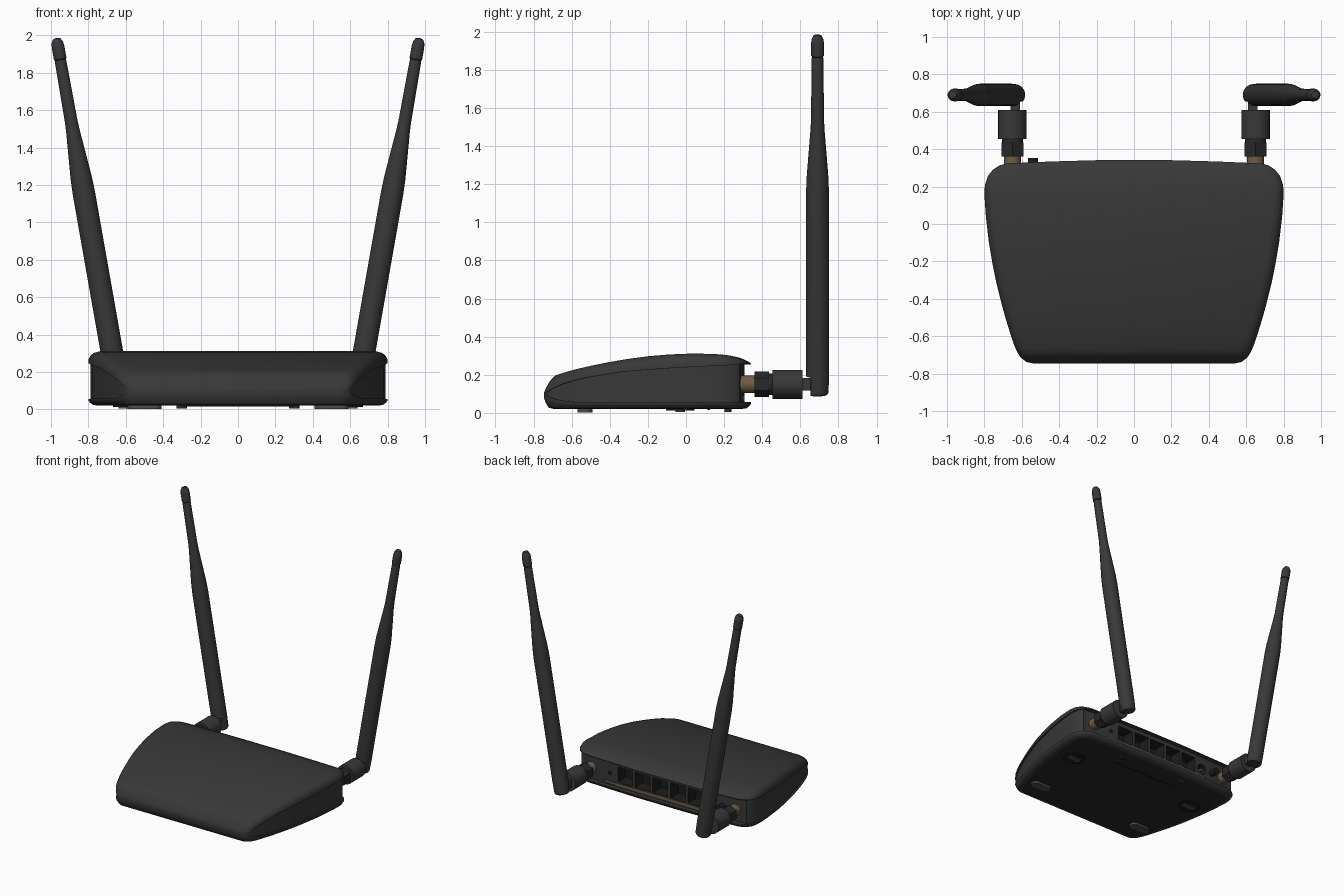
import bpy, bmesh, math
from mathutils import Matrix, Vector

old = bpy.data.objects.get("Cube")
if old:
    bpy.data.objects.remove(old, do_unlink=True)


def material(name, r, g, b):
    m = bpy.data.materials.new(name)
    m.use_nodes = True
    m.diffuse_color = (r, g, b, 1)
    bsdf = next(n for n in m.node_tree.nodes if n.type == 'BSDF_PRINCIPLED')
    bsdf.inputs["Base Color"].default_value = (r, g, b, 1)
    return m


PLASTIC = material("dark_grey_plastic", .04, .04, .04)
BASE = material("near_black_base", .022, .022, .022)
BLACK = material("port_black", .012, .012, .012)
RUBBER = material("foot_grey", .075, .075, .075)
BRASS = material("aged_brass", .16, .11, .06)


def finish(name, bm, mats, smooth=True):
    bmesh.ops.recalc_face_normals(bm, faces=bm.faces)
    mesh = bpy.data.meshes.new(name)
    bm.to_mesh(mesh)
    bm.free()
    for m in mats:
        mesh.materials.append(m)
    ob = bpy.data.objects.new(name, mesh)
    bpy.context.collection.objects.link(ob)
    if smooth:
        shade(ob)
    return ob


def shade(ob):
    bpy.ops.object.select_all(action='DESELECT')
    ob.select_set(True)
    bpy.context.view_layer.objects.active = ob
    bpy.ops.object.shade_smooth_by_angle(angle=math.radians(32))


def box(name, center, size, mat):
    bm = bmesh.new()
    bmesh.ops.create_cube(bm, size=1, matrix=Matrix.Translation(center) @ Matrix.Diagonal((*size, 1)))
    return finish(name, bm, [mat], False)


def rod(name, x, z, y0, y1, r, mat, sides=32):
    """Cylinder lying along y."""
    bm = bmesh.new()
    mtx = Matrix.Translation((x, (y0 + y1) / 2, z)) @ Matrix.Rotation(math.pi / 2, 4, 'X')
    bmesh.ops.create_cone(bm, cap_ends=True, segments=sides, radius1=r, radius2=r, depth=y1 - y0, matrix=mtx)
    return finish(name, bm, [mat])


def pad(name, x, y, r, length, z0, z1, mat):
    """Flat pill shape lying on the underside."""
    bm = bmesh.new()
    pts = []
    for i in range(32):
        a = math.tau * (i + .5) / 32
        pts.append(bm.verts.new((x + r * math.cos(a) + math.copysign(length / 2, math.cos(a)),
                                 y + r * math.sin(a), z0)))
    face = bm.faces.new(pts)
    top = bmesh.ops.extrude_face_region(bm, geom=[face])
    bmesh.ops.translate(bm, vec=(0, 0, z1 - z0), verts=[v for v in top["geom"] if isinstance(v, bmesh.types.BMVert)])
    return finish(name, bm, [mat])


def lerp(table, y):
    if y <= table[0][0]:
        return table[0][1]
    for (a, za), (b, zb) in zip(table, table[1:]):
        if y <= b:
            return za + (zb - za) * (y - a) / (b - a)
    return table[-1][1]


# Housing: half plan outline plus side profiles for crown, seam and lower lip
HALF = [(.54, -.745), (.575, -.738), (.605, -.715), (.622, -.69), (.64, -.65), (.66, -.59), (.685, -.51),
        (.71, -.42), (.735, -.32), (.757, -.21), (.777, -.09), (.792, .04), (.80, .16), (.797, .21),
        (.782, .255), (.755, .29), (.72, .313), (.68, .324), (.45, .334), (.2, .341)]
CROWN = [(-.745, .125), (-.725, .165), (-.69, .195), (-.6, .224), (-.5, .247), (-.4, .267), (-.3, .284),
         (-.2, .297), (-.08, .307), (.05, .312), (.15, .309), (.22, .303), (.28, .29), (.34, .27)]
SEAM = [(-.74, .1), (-.7, .13), (-.62, .163), (-.5, .19), (-.3, .22), (0, .24), (.34, .255)]
LIP = [(-.74, .096), (-.7, .075), (-.62, .058), (.34, .056)]

outline = [Vector(p) for p in HALF] + [Vector((-x, y)) for x, y in reversed(HALF)]
count = len(outline)
normals = []
for i in range(count):
    d = (outline[(i + 1) % count] - outline[i - 1]).normalized()
    normals.append(Vector((d.y, -d.x)))


def ring(bm, inset, height, recess=False):
    verts = []
    for p, n in zip(outline, normals):
        step = inset
        if recess:  # side panel is shallow, rear panel is set deeper
            step = .035 if p.y > .3 else .012 * min(1, (p.y + .745) / .08)
        q = p - n * step
        verts.append(bm.verts.new((q.x, q.y, height(p.y, q.y))))
    return verts


def crown_at(f):
    return lambda y, qy: lerp(SEAM, y) + (max(lerp(CROWN, qy), lerp(SEAM, y) + .01) - lerp(SEAM, y)) * f


def lip_at(f):
    return lambda y, qy: .02 + (lerp(LIP, y) - .02) * f


bm = bmesh.new()
rings = [ring(bm, .055, lip_at(0)), ring(bm, .025, lip_at(.1)), ring(bm, .008, lip_at(.45)),
         ring(bm, 0, lip_at(.8)), ring(bm, 0, lip_at(1)),
         ring(bm, 0, lip_at(1), True), ring(bm, 0, crown_at(0), True),
         ring(bm, 0, crown_at(0)), ring(bm, 0, crown_at(.3)), ring(bm, .012, crown_at(.68)),
         ring(bm, .03, crown_at(.89)), ring(bm, .058, crown_at(1))]
for a, b in zip(rings, rings[1:]):
    for i in range(count):
        j = (i + 1) % count
        bm.faces.new((a[i], a[j], b[j], b[i]))
for cap in (rings[0], rings[-1]):
    for i in range(len(HALF) - 1):
        f = bm.faces.new((cap[i], cap[i + 1], cap[-2 - i], cap[-1 - i]))
        f.material_index = 1 if cap is rings[0] else 0
housing = finish("housing", bm, [PLASTIC, BASE, BLACK], False)

# Rear sockets cut into the housing
cutters = [box("socket_cutter", (x, .28, .16), (.135, .16, .125), BLACK) for x in (-.3, -.14, .02, .18, .34)]
cutters.append(rod("jack_cutter", -.44, .15, .2, .35, .042, BLACK))
cutters.append(rod("reset_cutter", .48, .15, .2, .35, .015, BLACK, 16))
for cutter in cutters:
    cutter.hide_render = True
    mod = housing.modifiers.new("cut", 'BOOLEAN')
    mod.operation = 'DIFFERENCE'
    mod.solver = 'EXACT'
    mod.material_mode = 'TRANSFER'
    mod.object = cutter
    bpy.context.view_layer.objects.active = housing
    bpy.ops.object.modifier_apply(modifier=mod.name)
for cutter in cutters:
    bpy.data.objects.remove(cutter, do_unlink=True)
shade(housing)

# Rear details
box("rear_brass_strip", (.03, .304, .078), (.98, .008, .02), BRASS)
rod("jack_pin", -.44, .15, .2, .29, .012, BRASS, 16)
rod("power_button", -.54, .15, .28, .352, .026, BLACK)

# Underside details
box("label_groove", (0, .12, .0185), (.6, .012, .005), BLACK)
for side, s in (("left", 1), ("right", -1)):
    pad(f"front_foot_{side}", s * .5, -.53, .04, .1, .003, .022, RUBBER)
    pad(f"hanger_rim_{side}", s * .58, -.03, .075, .03, .012, .022, BLACK)
    pad(f"hanger_slot_{side}", s * .58, -.03, .025, .07, .005, .022, RUBBER)
    pad(f"rear_foot_{side}", s * .3, .22, .018, .02, .005, .022, BASE)

# Antennas: turned shaft with a hinge flat at the foot, on a threaded connector
SHAFT = [(0, 0), (.05, 0), (.058, .012), (.06, .1), (.06, .1), (.06, 1.08), (.057, 1.16), (.046, 1.3),
         (.037, 1.41), (.034, 1.47), (.031, 1.79), (.029, 1.8), (.034, 1.806), (.034, 1.87),
         (.031, 1.895), (.02, 1.915), (0, 1.921)]
SIDES = 32
for side, s in (("left", 1), ("right", -1)):
    bm = bmesh.new()
    loops = []
    for k, (r, h) in enumerate(SHAFT):
        loop = []
        for i in range(SIDES):
            a = math.tau * i / SIDES
            y = r * math.sin(a)
            loop.append(bm.verts.new((r * math.cos(a), max(y, -.036) if k < 4 else y, h)))
        loops.append(loop)
    for a, b in zip(loops, loops[1:]):
        for i in range(SIDES):
            j = (i + 1) % SIDES
            bm.faces.new((a[i], a[j], b[j], b[i]))
    bmesh.ops.remove_doubles(bm, verts=bm.verts, dist=.0001)
    bm.transform(Matrix.Translation((s * .637, .69, .095)) @ Matrix.Rotation(s * math.radians(10), 4, 'Y'))
    finish(f"antenna_shaft_{side}", bm, [PLASTIC])
    x, z = s * .65, .15
    rod(f"connector_thread_{side}", x, z, .27, .37, .046, BRASS)
    rod(f"connector_nut_{side}", x, z, .36, .435, .067, BASE, 6)
    rod(f"connector_collar_{side}", x, z, .43, .46, .056, BASE)
    rod(f"connector_sleeve_{side}", x, z, .455, .61, .076, PLASTIC)
    box(f"hinge_neck_{side}", (x - s * .015, .64, z), (.05, .08, .065), PLASTIC)
